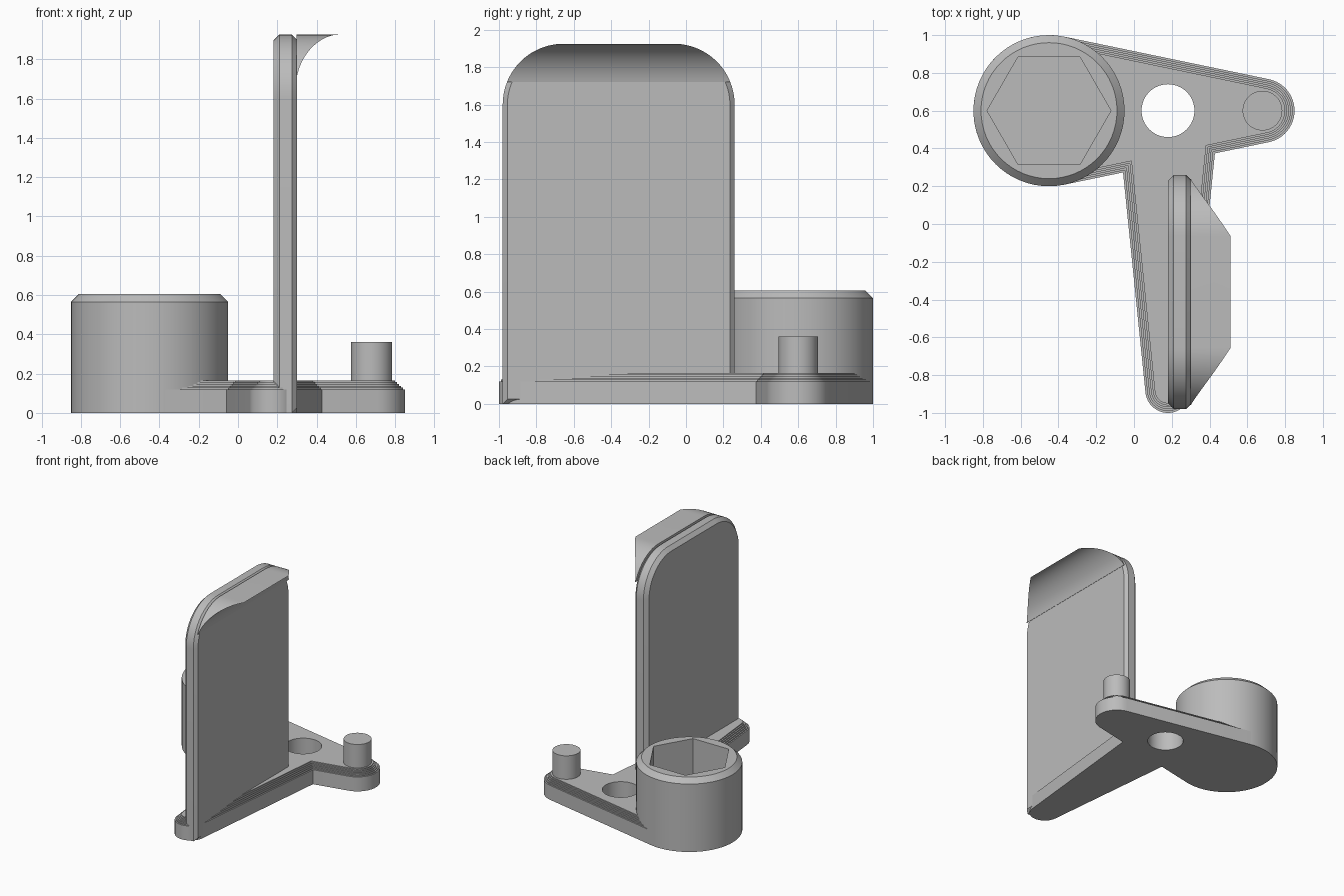
import bpy
import bmesh
from math import acos, atan2, cos, sin, pi, sqrt, radians, hypot

cube = bpy.data.objects.get("Cube")
if cube:
    bpy.data.objects.remove(cube, do_unlink=True)

GREY = (0.5, 0.5, 0.5, 1)
grey = bpy.data.materials.new("plain_grey")
grey.use_nodes = True
grey.diffuse_color = GREY
grey.node_tree.nodes["Principled BSDF"].inputs["Base Color"].default_value = GREY


def loft(name, rings):
    """Closed solid through equal-length rings of 3D points."""
    bm = bmesh.new()
    loops = [[bm.verts.new(p) for p in ring] for ring in rings]
    n = len(loops[0])
    for a, b in zip(loops, loops[1:]):
        for i in range(n):
            j = (i + 1) % n
            bm.faces.new((a[i], a[j], b[j], b[i]))
    bm.faces.new(loops[0][::-1])
    bm.faces.new(loops[-1])
    bmesh.ops.recalc_face_normals(bm, faces=bm.faces)
    mesh = bpy.data.meshes.new(name)
    bm.to_mesh(mesh)
    bm.free()
    mesh.materials.append(grey)
    ob = bpy.data.objects.new(name, mesh)
    bpy.context.scene.collection.objects.link(ob)
    return ob


def circle(x, y, r, z, n=64):
    return [(x + r * cos(2 * pi * i / n), y + r * sin(2 * pi * i / n), z) for i in range(n)]


def disc_stack(name, x, y, levels, n=64):
    return loft(name, [circle(x, y, r, z, n) for r, z in levels])


def combine(target, tool, operation):
    mod = target.modifiers.new("combine", "BOOLEAN")
    mod.operation, mod.solver, mod.object = operation, "EXACT", tool
    deps = bpy.context.evaluated_depsgraph_get()
    mesh = bpy.data.meshes.new_from_object(target.evaluated_get(deps))
    target.modifiers.clear()
    target.data = mesh
    bpy.data.objects.remove(tool, do_unlink=True)


def link_outline(c1, r1, c2, r2, z, n=24):
    """Outline of two discs joined by their outer tangents."""
    dx, dy = c2[0] - c1[0], c2[1] - c1[1]
    aim, half = atan2(dy, dx), acos((r1 - r2) / hypot(dx, dy))
    pts = []
    for (x, y), r, start, end in ((c2, r2, aim - half, aim + half),
                                  (c1, r1, aim + half, aim + 2 * pi - half)):
        for i in range(n + 1):
            a = start + (end - start) * i / n
            pts.append((x + r * cos(a), y + r * sin(a), z))
    return pts


def stepped_link(name, c1, r1, c2, r2):
    """Linked plate whose top edge is terraced inward."""
    levels = [(0, 0), (0, 0.12)]
    for k in range(1, 6):
        levels += [(0.01 * k, 0.111 + 0.009 * k), (0.01 * k, 0.12 + 0.009 * k)]
    return loft(name, [link_outline(c1, r1 - d, c2, r2 - d, z) for d, z in levels])


SOCKET, HUB, PEG, TOE = (-0.45, 0.6), (0.18, 0.6), (0.68, 0.6), (0.18, -0.88)

# Base: crossbar and arm with a through hole
base = stepped_link("base_plate", SOCKET, 0.4, PEG, 0.17)
combine(base, stepped_link("arm", HUB, 0.27, TOE, 0.12), "UNION")
combine(base, disc_stack("hole", *HUB, [(0.14, -0.1), (0.14, 0.3)]), "DIFFERENCE")

# Round socket with hexagonal recess
socket = disc_stack("hex_socket", *SOCKET, [(0.4, 0), (0.4, 0.565), (0.36, 0.605)])
combine(socket, disc_stack("recess", *SOCKET, [(0.328, 0.17), (0.328, 0.7)], 6), "DIFFERENCE")

# Peg
peg = disc_stack("peg", *PEG, [(0.105, 0.1), (0.105, 0.36)])

# Upright paddle with rounded top corners and chamfered rim
BACK, FRONT, TOP, RAD = 0.26, -0.98, 1.925, 0.325


def paddle_ring(x, inset, n=16):
    pts = [(x, FRONT + inset, inset), (x, BACK - inset, inset)]
    for cy, start in ((BACK - RAD, 0), (FRONT + RAD, pi / 2)):
        for i in range(n + 1):
            a = start + pi / 2 * i / n
            pts.append((x, cy + (RAD - inset) * cos(a), TOP - RAD + (RAD - inset) * sin(a)))
    return pts


paddle = loft("upright_paddle", [paddle_ring(0.18, 0.03), paddle_ring(0.21, 0),
                                 paddle_ring(0.275, 0), paddle_ring(0.3, 0.025)])

# Flared lip: concave underside, ends following the rounded corners
LIP_LOW, STEPS = 1.72, 20
rows = []
for i in range(STEPS + 1):
    t = sin(pi / 2 * i / STEPS)
    z = LIP_LOW + (TOP - LIP_LOW) * t
    x = 0.302 + 0.21 * (0.8 * (1 - sqrt(max(0, 1 - t * t))) + 0.2 * t)
    reach = sqrt(max(0, RAD ** 2 - (z - TOP + RAD) ** 2))
    y0, y1 = FRONT + RAD - reach, BACK - RAD + reach
    rows.append([(0.298, y0, z), (x, y0, z), (x, y1, z), (0.298, y1, z)])
lip = loft("flared_lip", rows)

# Smooth the curved walls, keep the hard edges
bpy.ops.object.select_all(action="DESELECT")
for ob in (base, socket, peg, paddle, lip):
    ob.select_set(True)
bpy.context.view_layer.objects.active = base
bpy.ops.object.shade_smooth_by_angle(angle=radians(25))
